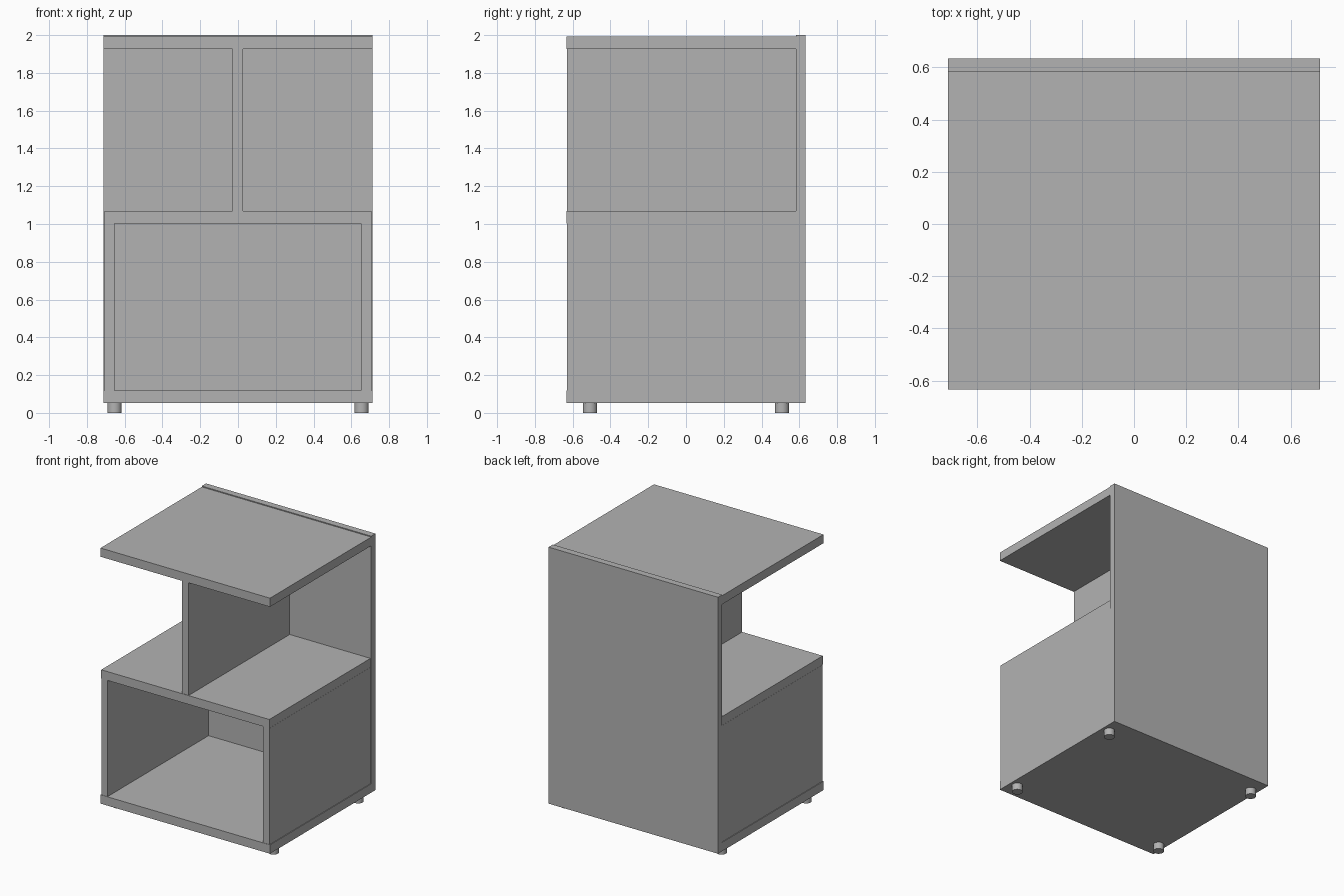
import bpy
import math

if "Cube" in bpy.data.objects:
    bpy.data.objects.remove(bpy.data.objects["Cube"])

grey = bpy.data.materials.new("plain_grey")
grey.diffuse_color = (0.45, 0.45, 0.45, 1.0)
grey.use_nodes = True
grey.node_tree.nodes["Principled BSDF"].inputs["Base Color"].default_value = grey.diffuse_color


def panel(name, x0, x1, y0, y1, z0, z1):
    """Flat board given by its extents."""
    bpy.ops.mesh.primitive_cube_add(size=1)
    ob = bpy.context.object
    ob.name = name
    for v in ob.data.vertices:
        v.co = (x1 if v.co.x > 0 else x0,
                y1 if v.co.y > 0 else y0,
                z1 if v.co.z > 0 else z0)
    ob.data.materials.append(grey)
    return ob


FRONT, BACK = -0.633, 0.582

# Horizontal boards
panel("top_board", -0.712, 0.712, FRONT, BACK, 1.927, 1.993)
panel("middle_shelf", -0.706, 0.706, FRONT, BACK, 1.003, 1.07)
panel("bottom_board", -0.712, 0.712, FRONT, BACK, 0.052, 0.119)

# Back board, full height
panel("back_board", -0.712, 0.712, BACK, 0.633, 0.052, 2.0)

# Lower side boards and upper central divider
panel("left_side", -0.707, -0.655, -0.63, BACK, 0.119, 1.003)
panel("right_side", 0.652, 0.707, -0.63, BACK, 0.119, 1.003)
panel("upper_divider", -0.029, 0.027, -0.63, BACK, 1.07, 1.927)

# Four short round feet
for sx, side in ((-1, "left"), (1, "right")):
    for sy, end in ((-1, "front"), (1, "back")):
        bpy.ops.mesh.primitive_cylinder_add(
            vertices=32, radius=0.038, depth=0.054,
            location=(sx * 0.654, sy * 0.508, 0.027))
        foot = bpy.context.object
        foot.name = f"{end}_{side}_foot"
        foot.data.materials.append(grey)
        bpy.ops.object.shade_smooth_by_angle(angle=math.radians(35))
